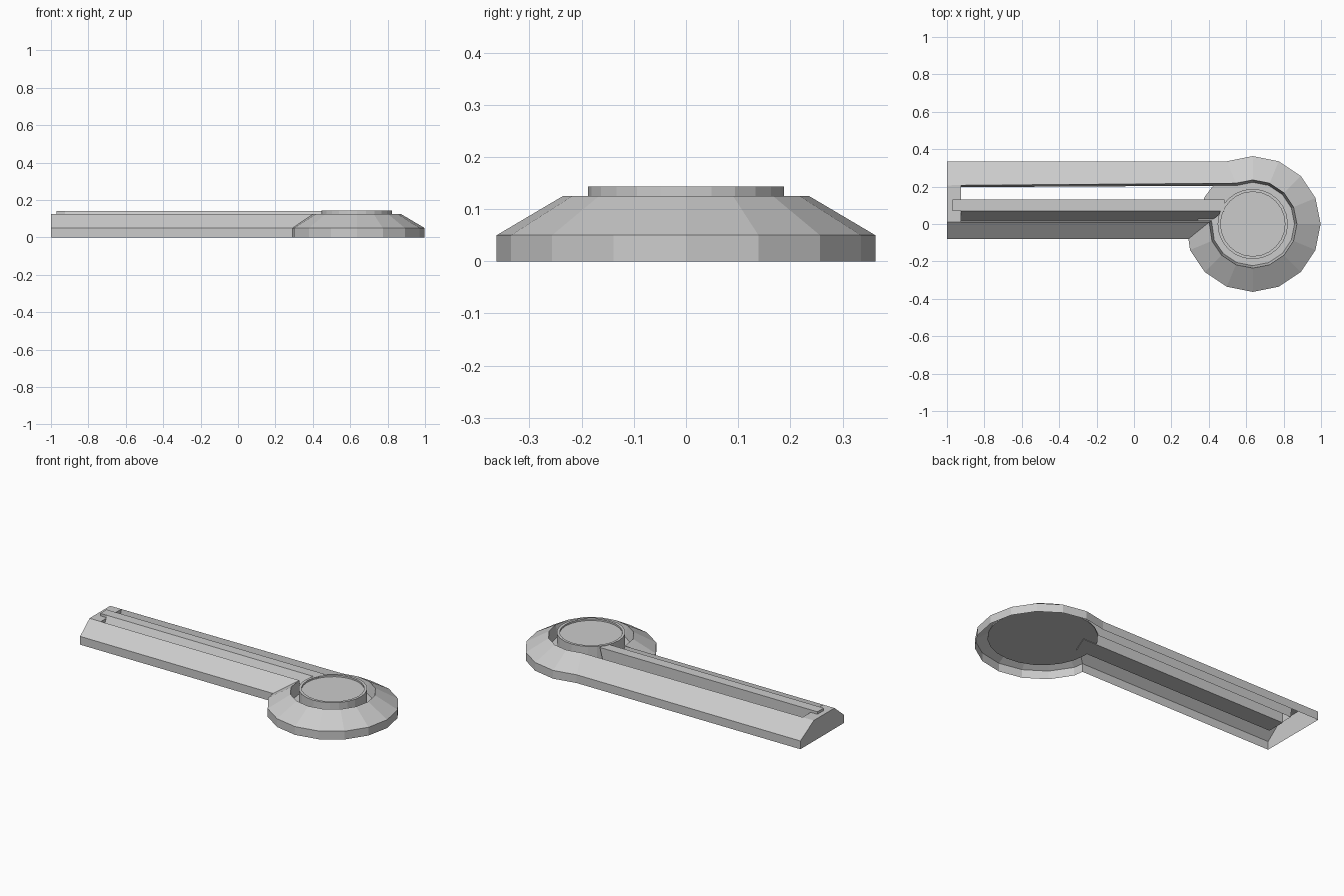
import bpy, bmesh
from math import cos, sin, radians

if "Cube" in bpy.data.objects:
    bpy.data.objects.remove(bpy.data.objects["Cube"])

CX = 0.635  # centre of the round end


def finish(name, bm, recalc=True):
    if recalc:
        bmesh.ops.recalc_face_normals(bm, faces=bm.faces[:])
    me = bpy.data.meshes.new(name)
    bm.to_mesh(me)
    bm.free()
    ob = bpy.data.objects.new(name, me)
    bpy.context.collection.objects.link(ob)
    return ob


def outline(r, back, front, front_x, left):
    """Keyhole outline: back edge, round end clockwise, front edge."""
    pts = [(left, back)]
    for i in range(15):
        a = radians(112.5 - 22.5 * (i if i < 14 else 14))
        if i < 13:
            pts.append((CX + r * cos(a), r * sin(a)))
    pts += [(front_x, front), (left, front)]
    return pts


# Rim shell: outer wall, sloped face, thin end cap, inner lip (open underneath)
rows = [
    (outline(0.363, 0.335, -0.08, 0.291, -1.0), 0.0),
    (outline(0.363, 0.335, -0.08, 0.291, -1.0), 0.05),
    (outline(0.236, 0.207, 0.01, 0.402, -1.0), 0.125),
    (outline(0.236, 0.207, 0.01, 0.402, -0.925), 0.125),
    (outline(0.222, 0.197, 0.02, 0.415, -0.925), 0.05),
]
bm = bmesh.new()
loops = [[bm.verts.new((x, y, z)) for x, y in pts] for pts, z in rows]
n = len(loops[0])
for a, b in zip(loops, loops[1:]):
    for i in range(n):
        j = (i + 1) % n
        if (a[i].co - b[i].co).length < 1e-6 and (a[j].co - b[j].co).length < 1e-6:
            continue
        bm.faces.new((a[i], a[j], b[j], b[i]))
bmesh.ops.remove_doubles(bm, verts=bm.verts[:], dist=1e-5)
finish("rim_shell", bm)


# Round base and button, lathed as stacked rings
def lathe(name, profile, sides):
    bm = bmesh.new()
    rings = []
    for r, z in profile:
        rings.append([bm.verts.new((CX + r * cos(radians(360 * k / sides)),
                                    r * sin(radians(360 * k / sides)), z))
                      for k in range(sides)])
    for a, b in zip(rings, rings[1:]):
        for k in range(sides):
            m = (k + 1) % sides
            bm.faces.new((a[k], a[m], b[m], b[k]))
    bm.faces.new(rings[0])
    bm.faces.new(rings[-1])
    return finish(name, bm)


lathe("round_button", [(0.295, 0.048), (0.295, 0.056), (0.188, 0.056),
                       (0.188, 0.143), (0.172, 0.143), (0.172, 0.133)], 24)

# Long bar: flat underside, steep front face, mitred right end
bm = bmesh.new()
section = [(0.13, 0.045), (0.13, 0.14), (0.07, 0.14), (0.02, 0.045)]
right_x = [0.46, 0.485, 0.485, 0.415]
ends = [[bm.verts.new((-0.925, y, z)) for y, z in section],
        [bm.verts.new((x, y, z)) for x, (y, z) in zip(right_x, section)]]
for i in range(4):
    j = (i + 1) % 4
    bm.faces.new((ends[0][i], ends[0][j], ends[1][j], ends[1][i]))
for e in ends:
    bm.faces.new(e)
finish("long_bar", bm)

# Small tab of the bar resting on the end cap
bm = bmesh.new()
bmesh.ops.create_cube(bm, size=1)
for v in bm.verts:
    v.co = (-0.9475 + v.co.x * 0.045, 0.10 + v.co.y * 0.06, 0.1325 + v.co.z * 0.015)
finish("bar_tab", bm)
